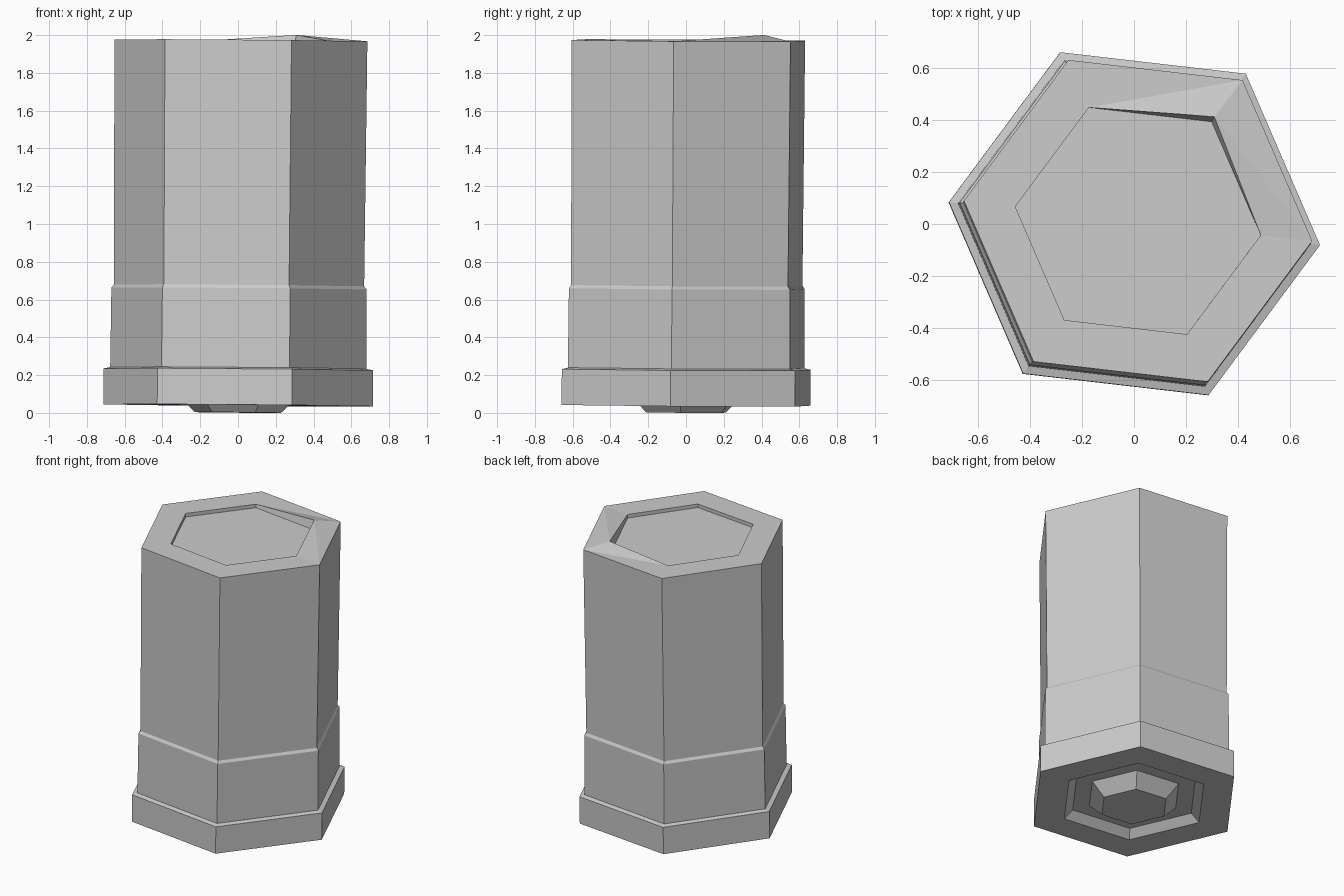
import bpy, bmesh
from math import cos, sin, radians
from mathutils import Matrix, Vector

default = bpy.data.objects.get("Cube")
if default:
    bpy.data.objects.remove(default, do_unlink=True)

# One plain grey material
grey = bpy.data.materials.new("plain_grey")
grey.use_nodes = True
colour = (0.6, 0.6, 0.6, 1)
grey.diffuse_color = colour
grey.node_tree.nodes["Principled BSDF"].inputs["Base Color"].default_value = colour

SIDES = 6
TURN = radians(-6.6)

# Profile as (radius, height), from the underside boss to the recessed lid
profile = [
    (0.23, 0.002), (0.32, 0.09),                    # boss
    (0.44, 0.09), (0.50, 0.04),                     # underside recess
    (0.718, 0.04), (0.718, 0.23), (0.683, 0.238),   # foot
    (0.680, 0.658), (0.667, 0.675),                 # lower collar
    (0.674, 1.972),                                 # upper body
    (0.475, 1.972), (0.475, 1.947),                 # rim and lid
]
RIM_OUTER, RIM_INNER = 9, 10

bm = bmesh.new()


def ring(radius, z):
    angles = [TURN + radians(360 / SIDES * i) for i in range(SIDES)]
    return [bm.verts.new((radius * cos(a), radius * sin(a), z)) for a in angles]


rings = [ring(r, z) for r, z in profile]
bm.faces.new(reversed(rings[0]))
bm.faces.new(rings[-1])
for lower, upper in zip(rings, rings[1:]):
    for i in range(SIDES):
        j = (i + 1) % SIDES
        bm.faces.new((lower[i], lower[j], upper[j], upper[i]))

# Bent-up corner of the rim, creased along two diagonals
outer, inner = rings[RIM_OUTER], rings[RIM_INNER]
bmesh.ops.connect_verts(bm, verts=[inner[1], outer[0]])
bmesh.ops.connect_verts(bm, verts=[inner[2], outer[1]])
inner[1].co = Vector((0.293, 0.400, 2.0055))

# Slight lean of the whole canister
lean = Matrix.Rotation(radians(0.45), 4, 'Y') @ Matrix.Rotation(radians(-0.35), 4, 'X')
bmesh.ops.transform(bm, matrix=lean, verts=bm.verts)
bmesh.ops.recalc_face_normals(bm, faces=bm.faces)

mesh = bpy.data.meshes.new("hexagonal_canister")
bm.to_mesh(mesh)
bm.free()
mesh.materials.append(grey)
canister = bpy.data.objects.new("hexagonal_canister", mesh)
bpy.context.collection.objects.link(canister)
